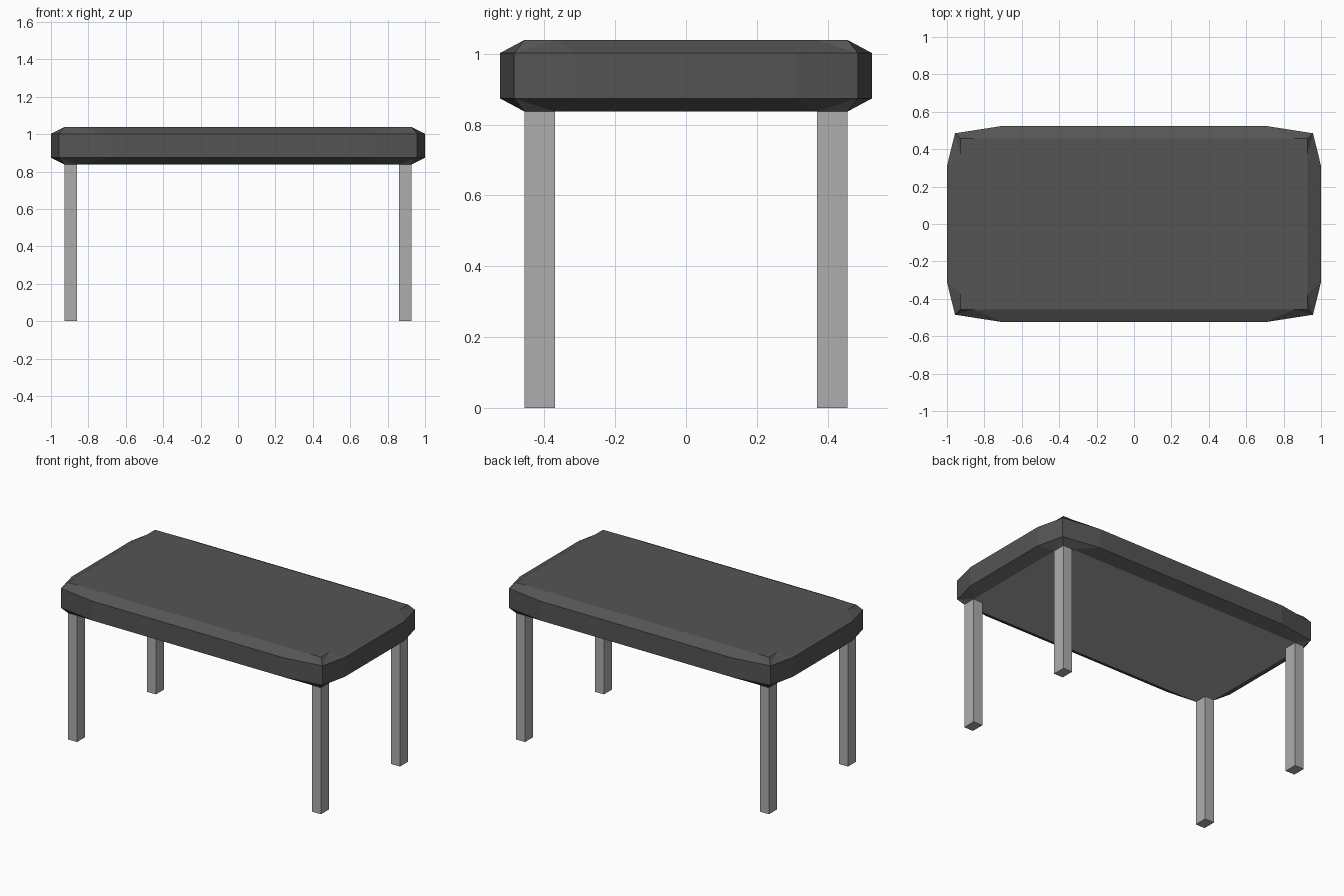
import bpy, bmesh

if "Cube" in bpy.data.objects:
    bpy.data.objects.remove(bpy.data.objects["Cube"])


def material(name, v):
    m = bpy.data.materials.new(name)
    m.diffuse_color = (v, v, v, 1)
    m.use_nodes = True
    m.node_tree.nodes["Principled BSDF"].inputs["Base Color"].default_value = m.diffuse_color
    return m


def finish(name, bm, *mats):
    bmesh.ops.recalc_face_normals(bm, faces=bm.faces)
    me = bpy.data.meshes.new(name)
    bm.to_mesh(me)
    bm.free()
    for m in mats:
        me.materials.append(m)
    bpy.context.collection.objects.link(bpy.data.objects.new(name, me))


def ring(bm, side, corner, end, z):
    # twelve points round the slab, mirrored from one quarter
    q = [end, corner, side]
    pts = q + [(-x, y) for x, y in q[::-1]]
    pts += [(-x, -y) for x, y in pts]
    return [bm.verts.new((x, y, z)) for x, y in pts]


dark = material("dark_top", 0.09)
grey = material("leg_grey", 0.42)

# Table top: bowed edge band between two flat rectangular faces
inner = ((0.860, 0.456), (0.927, 0.456), (0.927, 0.370))
outer = ((0.70, 0.525), (0.957, 0.485), (1.0, 0.31))
bm = bmesh.new()
b0 = ring(bm, *inner, 0.837)
b1 = ring(bm, *outer, 0.874)
t1 = ring(bm, *outer, 1.002)
t0 = ring(bm, *inner, 1.039)
# underside shares the lighter leg colour
bm.faces.new(b0).material_index = 1
bm.faces.new(t0)
for i in range(12):
    j = (i + 1) % 12
    bm.faces.new((b1[i], b1[j], t1[j], t1[i]))
    for a, b in ((b0, b1), (t0, t1)):
        # chamfers fold along a line into each outer corner
        if i % 3 == 0:
            tris = ((a[i], a[j], b[j]), (a[i], b[j], b[i]))
        elif i % 3 == 1:
            tris = ((a[i], a[j], b[i]), (a[j], b[j], b[i]))
        else:
            tris = ((a[i], a[j], b[j], b[i]),)
        for t in tris:
            bm.faces.new(t)
finish("table_top", bm, dark, grey)

# Four square-cornered legs flush with the underside corners
for sx, nx in ((-1, "left"), (1, "right")):
    for sy, ny in ((-1, "front"), (1, "back")):
        bm = bmesh.new()
        bmesh.ops.create_cube(bm, size=1)
        for v in bm.verts:
            v.co.x = sx * 0.8935 + v.co.x * 0.067
            v.co.y = sy * 0.413 + v.co.y * 0.086
            v.co.z = (v.co.z + 0.5) * 0.837
        finish(f"{ny}_{nx}_leg", bm, grey)
